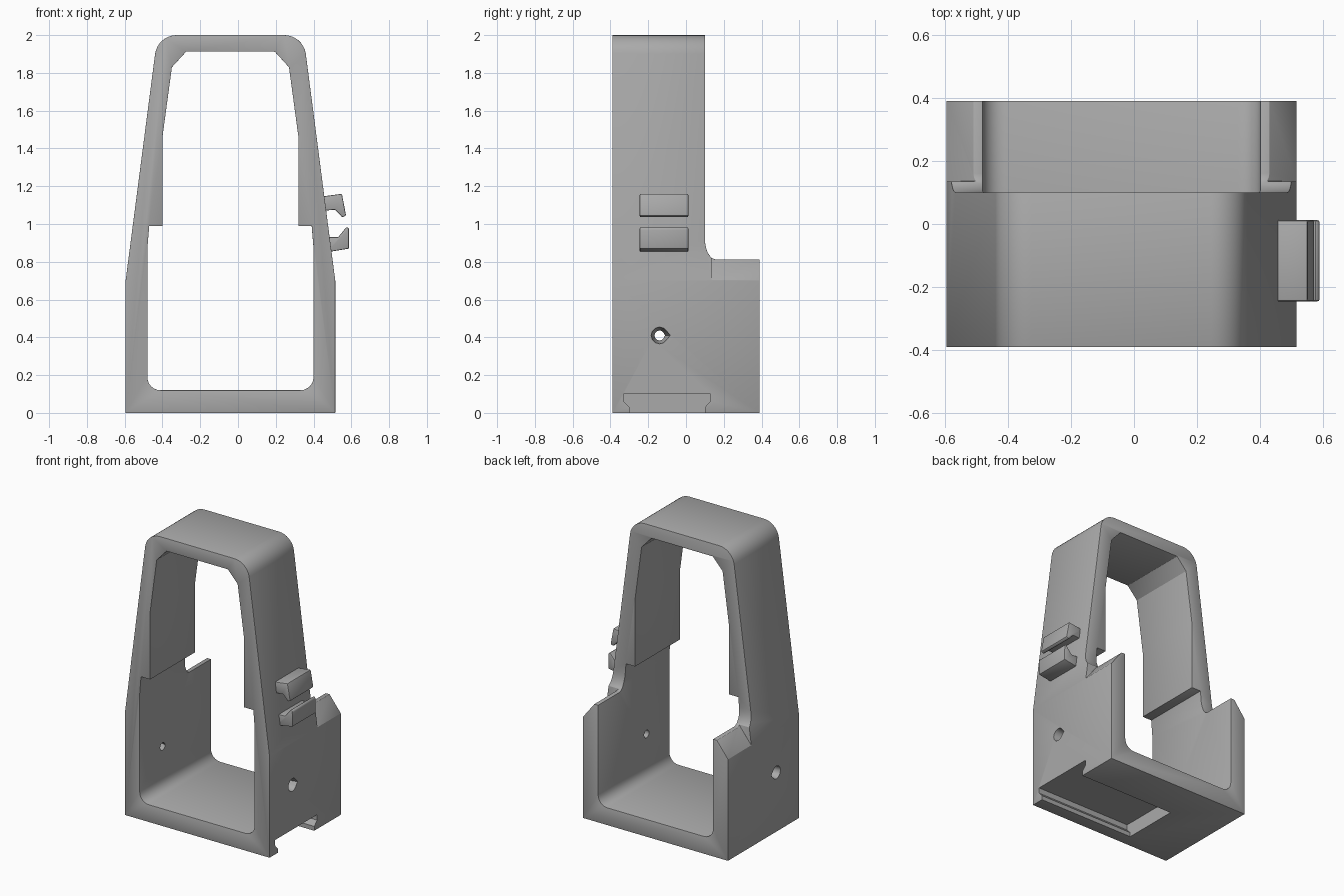
import bpy, bmesh
from math import sin, cos, pi, radians
from mathutils import Matrix

cube = bpy.data.objects.get("Cube")
if cube:
    bpy.data.objects.remove(cube, do_unlink=True)

grey = bpy.data.materials.new("plain grey")
grey.use_nodes = True
COLOUR = (0.40, 0.40, 0.40, 1)
grey.diffuse_color = COLOUR
grey.node_tree.nodes["Principled BSDF"].inputs["Base Color"].default_value = COLOUR

MID = -0.04  # symmetry line of the frame


def finish(bm, name):
    bmesh.ops.recalc_face_normals(bm, faces=bm.faces)
    mesh = bpy.data.meshes.new(name)
    bm.to_mesh(mesh)
    bm.free()
    mesh.materials.append(grey)
    ob = bpy.data.objects.new(name, mesh)
    bpy.context.collection.objects.link(ob)
    return ob


def prism(name, points, start, end, axis="y"):
    """Extrude a flat outline along x or y."""
    bm = bmesh.new()
    place = (lambda p, a: (p[0], a, p[1])) if axis == "y" else (lambda p, a: (a, p[0], p[1]))
    rings = [[bm.verts.new(place(p, a)) for p in points] for a in (start, end)]
    bm.faces.new(rings[0])
    bm.faces.new(rings[1][::-1])
    n = len(points)
    for i in range(n):
        j = (i + 1) % n
        bm.faces.new((rings[0][i], rings[0][j], rings[1][j], rings[1][i]))
    return finish(bm, name)


def arc(cx, cz, rx, rz, a0, a1, steps=8):
    angles = [radians(a0 + (a1 - a0) * i / steps) for i in range(steps + 1)]
    return [(cx + rx * cos(a), cz + rz * sin(a)) for a in angles]


def mirrored(half):
    """Half outline from bottom to top, as offsets from the middle."""
    return [(MID + x, z) for x, z in half] + [(MID - x, z) for x, z in reversed(half)]


def apply_modifier(ob, mod):
    bpy.context.view_layer.objects.active = ob
    bpy.ops.object.modifier_apply(modifier=mod.name)


def cut(ob, cutter, operation="DIFFERENCE"):
    cutter.hide_render = True
    mod = ob.modifiers.new("cut", "BOOLEAN")
    mod.operation = operation
    mod.solver = "EXACT"
    mod.object = cutter
    apply_modifier(ob, mod)
    bpy.data.objects.remove(cutter, do_unlink=True)


def soften(ob, width, segments=2):
    mod = ob.modifiers.new("soft edges", "BEVEL")
    mod.width = width
    mod.segments = segments
    mod.limit_method = "ANGLE"
    mod.angle_limit = radians(35)
    apply_modifier(ob, mod)
    bpy.ops.object.select_all(action="DESELECT")
    ob.select_set(True)


def smooth(ob):
    bpy.ops.object.select_all(action="DESELECT")
    ob.select_set(True)
    bpy.context.view_layer.objects.active = ob
    bpy.ops.object.shade_smooth_by_angle(angle=radians(30))


# Tapered frame outline with rounded top corners
outer = [(0.555, 0), (0.555, 0.7)] + arc(0.285, 1.885, 0.115, 0.115, 8, 90)
frame = prism("frame", mirrored(outer), -0.39, 0.39)

# Side outline: tall front, low rear, curved junction
side = [(-0.39, -0.1), (0.39, -0.1), (0.39, 0.812)]
side += arc(0.16, 0.922, 0.06, 0.11, 270, 180)
side += [(0.1, 2.1), (-0.39, 2.1)]
side = [(y * 1.001 if y in (-0.39, 0.39) else y, z) for y, z in side]
cut(frame, prism("side_shape", side, -1, 1, "x"), "INTERSECT")

# Opening with padded upper cheeks
opening = arc(0.37, 0.19, 0.07, 0.07, -90, 0, 6)
opening += [(0.44, 0.87), (0.43, 0.99), (0.36, 0.99), (0.36, 1.46),
            (0.31, 1.83), (0.235, 1.912)]
cut(frame, prism("opening_shape", mirrored(opening), -1, 1))

# Sloping shoulders on the low rear walls
for s in (-1, 1):
    wedge = [(MID + s * x, z) for x, z in ((0.565, 0.69), (0.455, 0.83), (0.6, 0.83), (0.6, 0.69))]
    cut(frame, prism("shoulder_shape", wedge, 0.135, 0.6))

soften(frame, 0.012)

# Dovetail slot under the base, open at the left side
slot = [(-0.30, -0.05), (0.10, -0.05), (0.10, 0.03), (0.13, 0.062), (0.13, 0.1),
        (-0.33, 0.1), (-0.33, 0.062), (-0.30, 0.03)]
cut(frame, prism("slot_shape", slot, -0.22, 0.7, "x"))

# Tapered drop-shaped holes through both side walls
for s in (-1, 1):
    bm = bmesh.new()
    bmesh.ops.create_cone(bm, cap_ends=True, segments=12, radius1=0.022, radius2=0.05, depth=0.18)
    for v in bm.verts:
        if v.co.y > 0.045:
            v.co.y += 0.015
    bm.transform(Matrix.Translation((MID + s * 0.5, -0.14, 0.41)) @ Matrix.Rotation(s * pi / 2, 4, "Y"))
    cut(frame, finish(bm, "hole_shape"))
smooth(frame)

# Pair of hooked clips on the left side
clips = {
    "upper_clip": [(0.44, 1.145), (0.55, 1.16), (0.572, 1.045), (0.552, 1.035),
                   (0.515, 1.075), (0.44, 1.07)],
    "lower_clip": [(0.47, 0.93), (0.53, 0.93), (0.575, 0.985), (0.588, 0.975),
                   (0.588, 0.87), (0.47, 0.85)],
}
for name, outline in clips.items():
    clip = prism(name, outline, -0.245, 0.012)
    soften(clip, 0.006)
    smooth(clip)
